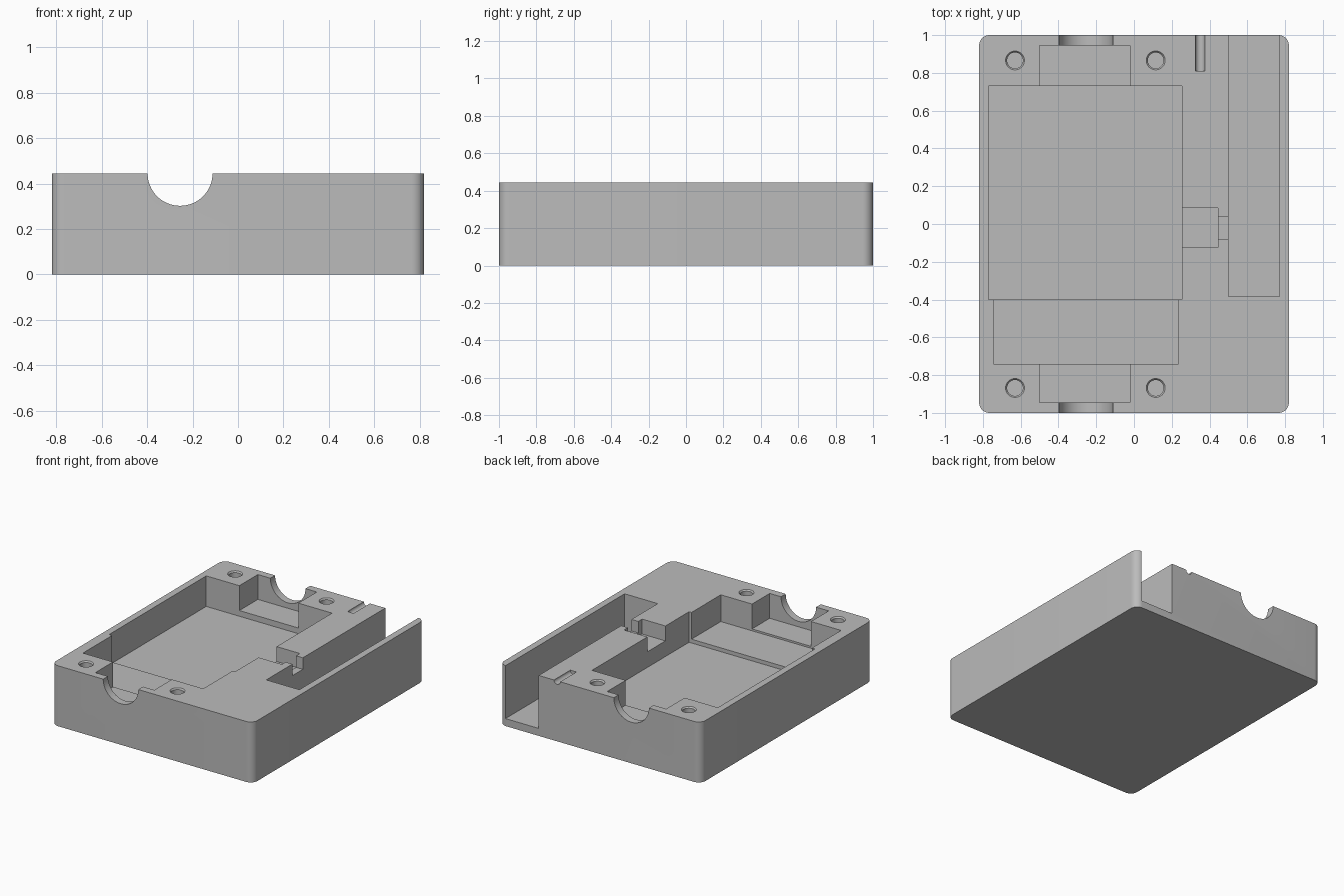
import bpy
import bmesh
from mathutils import Matrix, Vector

if "Cube" in bpy.data.objects:
    bpy.data.objects.remove(bpy.data.objects["Cube"], do_unlink=True)

TOP = 0.445
OVER = 0.6   # cutters rise past the top face

grey = bpy.data.materials.new("plain grey")
grey.use_nodes = True
colour = (0.5, 0.5, 0.5, 1)
grey.diffuse_color = colour
grey.node_tree.nodes["Principled BSDF"].inputs["Base Color"].default_value = colour


def make_object(name, bm):
    mesh = bpy.data.meshes.new(name)
    bm.to_mesh(mesh)
    bm.free()
    mesh.materials.append(grey)
    obj = bpy.data.objects.new(name, mesh)
    bpy.context.collection.objects.link(obj)
    return obj


def box(name, x0, x1, y0, y1, z0, z1):
    bm = bmesh.new()
    bmesh.ops.create_cube(bm, size=1)
    bmesh.ops.scale(bm, vec=(x1 - x0, y1 - y0, z1 - z0), verts=bm.verts)
    bmesh.ops.translate(bm, vec=((x0 + x1) / 2, (y0 + y1) / 2, (z0 + z1) / 2), verts=bm.verts)
    return make_object(name, bm)


def cylinder(name, start, end, radius, end_radius=None, sides=48):
    a, b = Vector(start), Vector(end)
    turn = (b - a).to_track_quat("Z", "Y").to_matrix().to_4x4()
    bm = bmesh.new()
    bmesh.ops.create_cone(bm, cap_ends=True, segments=sides, radius1=radius,
                          radius2=end_radius or radius, depth=(b - a).length,
                          matrix=Matrix.Translation((a + b) / 2) @ turn)
    return make_object(name, bm)


# Solid tray with rounded vertical corners
tray = box("enclosure_base", -0.82, 0.82, -1, 1, 0, TOP)
bm = bmesh.new()
bm.from_mesh(tray.data)
corners = [e for e in bm.edges if abs(e.verts[0].co.z - e.verts[1].co.z) > 0.1]
bmesh.ops.bevel(bm, geom=corners, offset=0.055, segments=10, profile=0.5, affect="EDGES")
bm.to_mesh(tray.data)
bm.free()

# Rectangular pockets, overlapping where they open into each other
cutters = [
    box("main_pocket", -0.77, 0.255, -0.4, 0.73, 0.22, OVER),
    box("front_shelf", -0.745, 0.235, -0.74, -0.3, 0.248, OVER),
    box("back_bay", -0.5, -0.02, 0.6, 0.945, 0.262, OVER),
    box("front_bay", -0.5, -0.02, -0.945, -0.6, 0.262, OVER),
    box("side_pocket", 0.2, 0.445, -0.125, 0.085, 0.335, OVER),
    box("wire_channel", 0.4, 0.55, -0.08, 0.04, 0.36, OVER),
    box("side_slot", 0.5, 0.77, -0.385, 1.1, 0.055, OVER),
]

# Half-round cable openings and pin groove
for name, y0, y1 in (("front_opening", -1.1, -0.9), ("back_opening", 0.9, 1.1)):
    cutters.append(cylinder(name, (-0.255, y0, TOP), (-0.255, y1, TOP), 0.143, sides=64))
cutters.append(cylinder("pin_groove", (0.35, 0.81, TOP), (0.35, 1.1, TOP), 0.025, sides=32))

# Countersunk screw holes
for x in (-0.63, 0.115):
    for y in (-0.868, 0.866):
        cutters.append(cylinder("screw_hole", (x, y, 0.25), (x, y, OVER), 0.042))
        cutters.append(cylinder("countersink", (x, y, TOP - 0.01), (x, y, TOP + 0.01), 0.042, 0.058))

# Carve the tray, then bake the result
for cutter in cutters:
    cutter.hide_render = True
    cut = tray.modifiers.new(cutter.name, "BOOLEAN")
    cut.operation = "DIFFERENCE"
    cut.solver = "EXACT"
    cut.object = cutter
bpy.context.view_layer.update()
carved = bpy.data.meshes.new_from_object(tray.evaluated_get(bpy.context.evaluated_depsgraph_get()))
tray.modifiers.clear()
tray.data = carved
for cutter in cutters:
    bpy.data.objects.remove(cutter, do_unlink=True)

# Smooth curved walls, crisp edges
bpy.ops.object.select_all(action="DESELECT")
tray.select_set(True)
bpy.context.view_layer.objects.active = tray
bpy.ops.object.shade_smooth_by_angle(angle=0.5)
